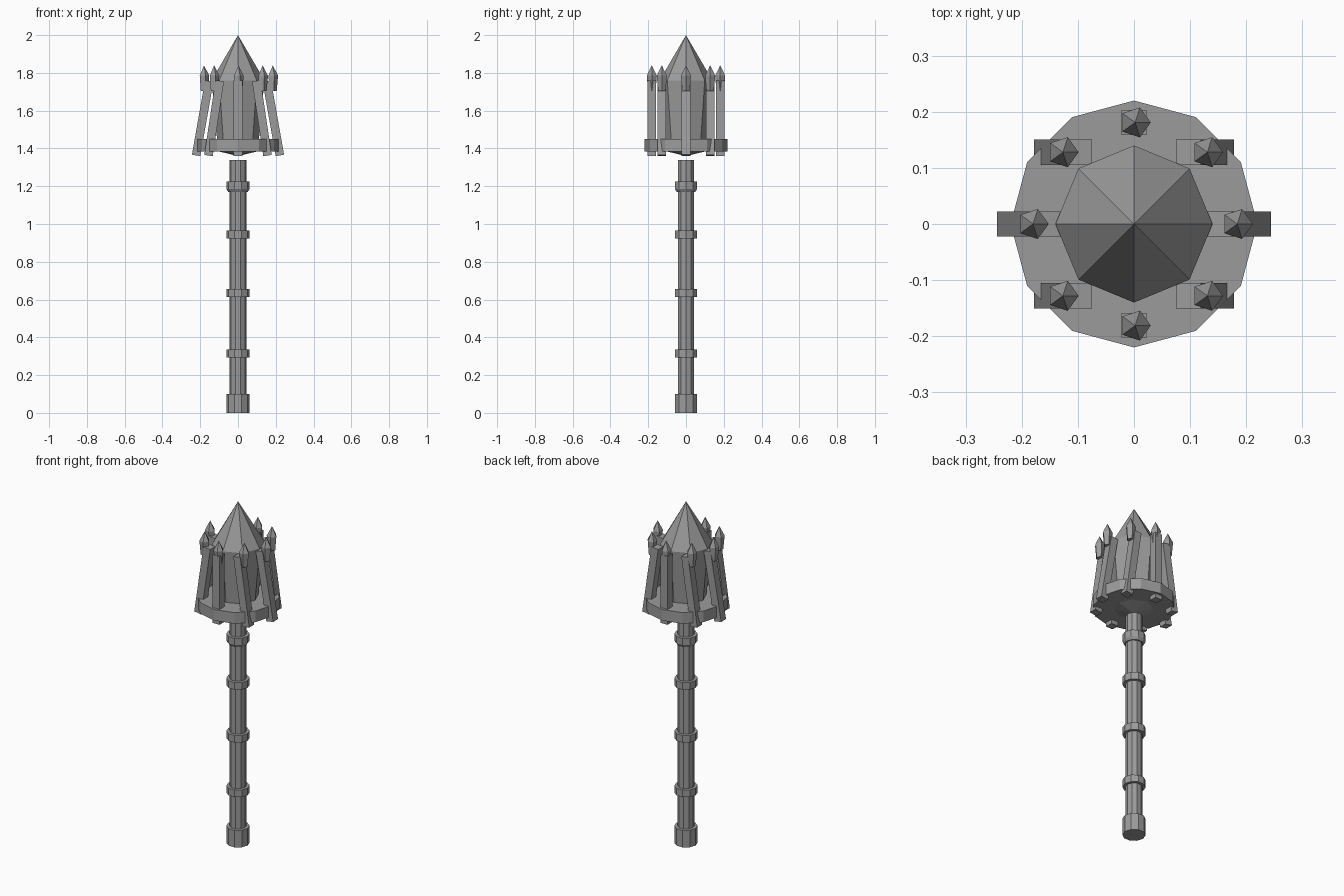
import bpy, bmesh, math
from mathutils import Matrix, Vector

if "Cube" in bpy.data.objects:
    bpy.data.objects.remove(bpy.data.objects["Cube"])

grey = bpy.data.materials.new("iron_grey")
grey.diffuse_color = (0.33, 0.33, 0.33, 1)
grey.use_nodes = True
grey.node_tree.nodes["Principled BSDF"].inputs["Base Color"].default_value = grey.diffuse_color


def finish(name, bm):
    bmesh.ops.recalc_face_normals(bm, faces=bm.faces[:])
    me = bpy.data.meshes.new(name)
    bm.to_mesh(me)
    bm.free()
    me.materials.append(grey)
    ob = bpy.data.objects.new(name, me)
    bpy.context.collection.objects.link(ob)
    return ob


def lathe(name, profile, sides, x=0, y=0):
    """Stack of (radius, z) polygons; radius 0 makes a point, open ends are capped."""
    bm = bmesh.new()
    rings = []
    for r, z in profile:
        n = sides if r else 1
        rings.append([bm.verts.new((x + r * math.cos(math.tau * i / sides),
                                    y + r * math.sin(math.tau * i / sides), z))
                      for i in range(n)])
    for a, b in zip(rings, rings[1:]):
        for i in range(sides):
            j = (i + 1) % sides
            if len(a) == 1:
                bm.faces.new((a[0], b[j], b[i]))
            elif len(b) == 1:
                bm.faces.new((a[i], a[j], b[0]))
            else:
                bm.faces.new((a[i], a[j], b[j], b[i]))
    for ring in (rings[0], rings[-1]):
        if len(ring) > 1:
            bm.faces.new(ring)
    return finish(name, bm)


def slat_box(name, centre, size, tilt):
    bm = bmesh.new()
    bmesh.ops.create_cube(bm, size=1, matrix=Matrix.Translation(centre)
                          @ Matrix.Rotation(tilt, 4, 'Y') @ Matrix.Diagonal((*size, 1)))
    return finish(name, bm)


# handle with pommel and grip rings
lathe("handle", [(0.045, 0.02), (0.045, 1.34)], 10)
lathe("pommel", [(0.062, 0), (0.062, 0.1)], 10)
for z in (0.315, 0.635, 0.945):
    lathe("grip_ring", [(0.062, z - 0.021), (0.062, z + 0.021)], 10)
lathe("top_ring", [(0.052, 1.17), (0.062, 1.185), (0.062, 1.225)], 10)

# head: tapered octagonal core with pointed top, and flat collar
lathe("head_core", [(0, 1.36), (0.105, 1.385), (0.14, 1.76), (0, 2.0)], 8)
lathe("head_collar", [(0.22, 1.385), (0.22, 1.45)], 12)

# slats leaning inwards along x only, each topped by a five-sided spike
for i in range(8):
    a = math.tau * i / 8
    x, y = 0.182 * math.cos(a), 0.181 * math.sin(a)
    side = 0 if abs(x) < 0.01 else math.copysign(1, x)
    diagonal = i % 2
    cx = side * (0.1265 if diagonal else 0.187)
    tilt = -side * math.radians(8.5 if diagonal else 10)
    slat_box("slat", Vector((cx, y, 1.56)), (0.045, 0.045, 0.4), tilt)
    lathe("spike", [(0.021, 1.705), (0.028, 1.785), (0, 1.84)], 5, x + 0.002, y)
